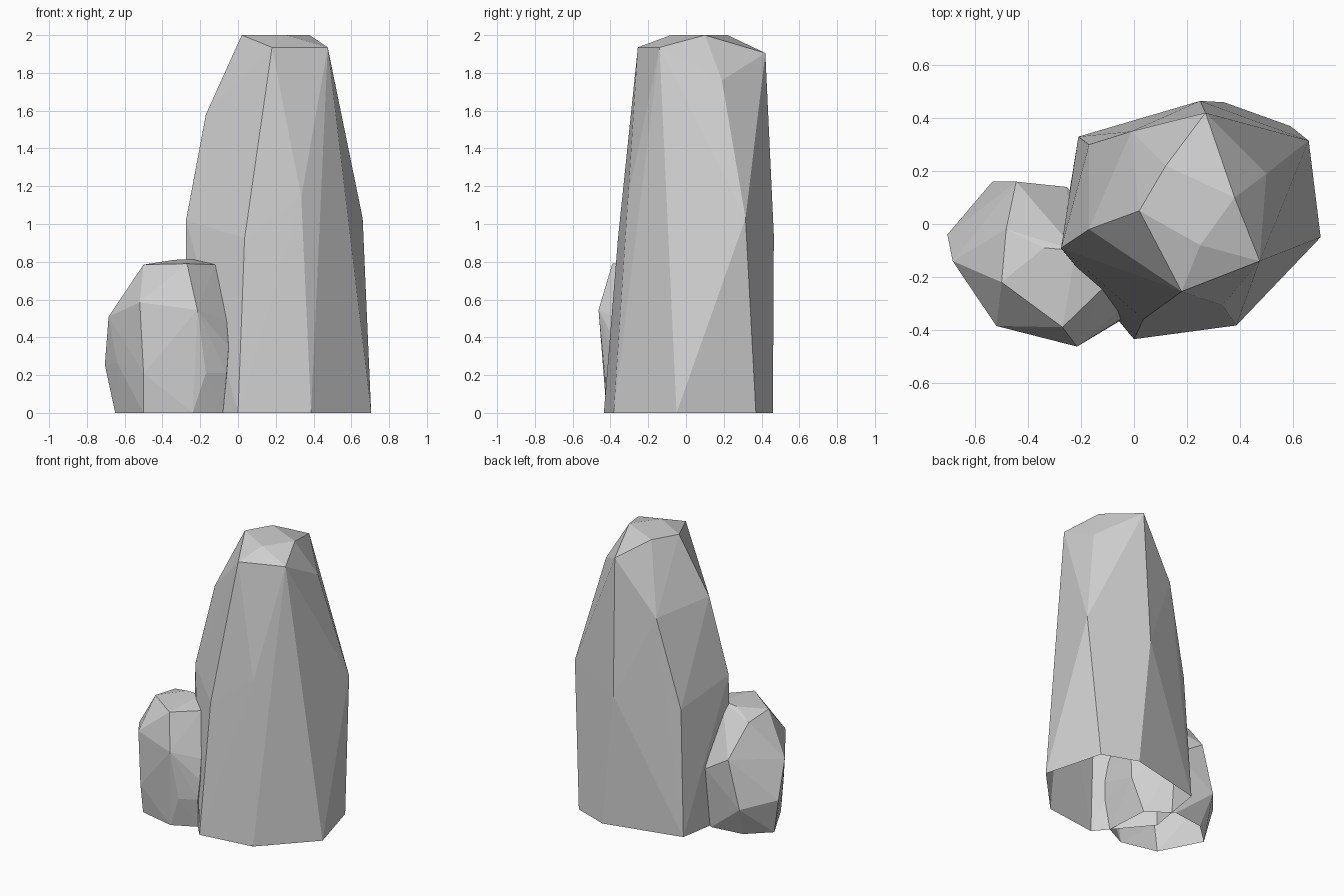
import bpy
import bmesh

# Remove the default cube only
default_cube = bpy.data.objects.get("Cube")
if default_cube is not None:
    bpy.data.objects.remove(default_cube, do_unlink=True)


def make_material(name, colour):
    """Create a plain flat-coloured material."""
    material = bpy.data.materials.new(name)
    material.use_nodes = True
    material.diffuse_color = colour
    shader = material.node_tree.nodes.get("Principled BSDF")
    shader.inputs["Base Color"].default_value = colour
    shader.inputs["Roughness"].default_value = 1
    return material


def make_rock(name, rings, material):
    """Wrap a faceted convex skin around the ring corners, open underneath."""
    bm = bmesh.new()
    for ring in rings:
        for corner in ring:
            bm.verts.new(corner)
    hull = bmesh.ops.convex_hull(bm, input=bm.verts[:])

    # Drop corners that ended up inside the skin
    inside = [v for v in hull["geom_interior"] if isinstance(v, bmesh.types.BMVert)]
    bmesh.ops.delete(bm, geom=inside, context="VERTS")

    # Leave the underside open where the rock meets the ground
    underside = [f for f in bm.faces if max(v.co.z for v in f.verts) < 0.01]
    bmesh.ops.delete(bm, geom=underside, context="FACES")
    bmesh.ops.recalc_face_normals(bm, faces=bm.faces[:])
    for face in bm.faces:
        face.smooth = False

    mesh = bpy.data.meshes.new(name)
    bm.to_mesh(mesh)
    bm.free()
    mesh.materials.append(material)
    rock = bpy.data.objects.new(name, mesh)
    bpy.context.collection.objects.link(rock)
    return rock


stone_grey = make_material("light stone grey", (0.64, 0.64, 0.64, 1))

# Tall rock: footprint, bulging middle, sloping shoulder, cap rim and cap
tall_footprint = [(0, -.435, 0), (.387, -.383, 0), (.705, -.05, 0), (.59, .37, 0),
                  (.34, .46, 0), (-.21, .33, 0), (-.28, -.1, 0)]
tall_middle = [(.035, -.36, .925), (.335, -.307, 1.14), (.66, .315, 1.03),
               (.25, .465, .94), (-.17, .3, .89), (-.275, -.09, 1.02)]
tall_shoulder = [(-.01, .35, 1.52), (-.17, -.02, 1.58), (.5, .19, 1.76)]
tall_cap_rim = [(.18, -.255, 1.935), (.475, -.14, 1.935), (.27, .42, 1.905)]
tall_cap = [(.02, .05, 2), (.25, -.08, 2), (.38, .1, 2), (.12, .22, 2)]

make_rock("tall_rock",
          [tall_footprint, tall_middle, tall_shoulder, tall_cap_rim, tall_cap],
          stone_grey)

# Small rock: footprint, low ring, wide upper ring, cap rim and cap
small_footprint = [(-.65, -.07, 0), (-.5, -.36, 0), (-.24, -.42, 0),
                   (-.08, -.34, 0), (-.1, -.02, 0), (-.27, .1, 0), (-.5, .07, 0)]
small_low_ring = [(-.705, -.04, .255), (-.64, -.18, .265), (-.5, -.39, .21),
                  (-.17, -.43, .21), (-.06, -.37, .21), (-.05, -.36, .35),
                  (-.03, -.06, .25), (-.535, .16, .215)]
small_upper_ring = [(-.685, -.14, .51), (-.52, -.385, .585), (-.215, -.463, .545),
                    (-.06, -.33, .49), (-.04, -.08, .5), (-.255, .14, .43),
                    (-.445, .16, .55)]
small_cap_rim = [(-.5, -.22, .785), (-.27, -.39, .79), (-.12, -.245, .785),
                 (-.483, -.02, .76)]
small_cap = [(-.34, -.09, .81), (-.22, -.1, .815)]

make_rock("small_rock",
          [small_footprint, small_low_ring, small_upper_ring, small_cap_rim, small_cap],
          stone_grey)
